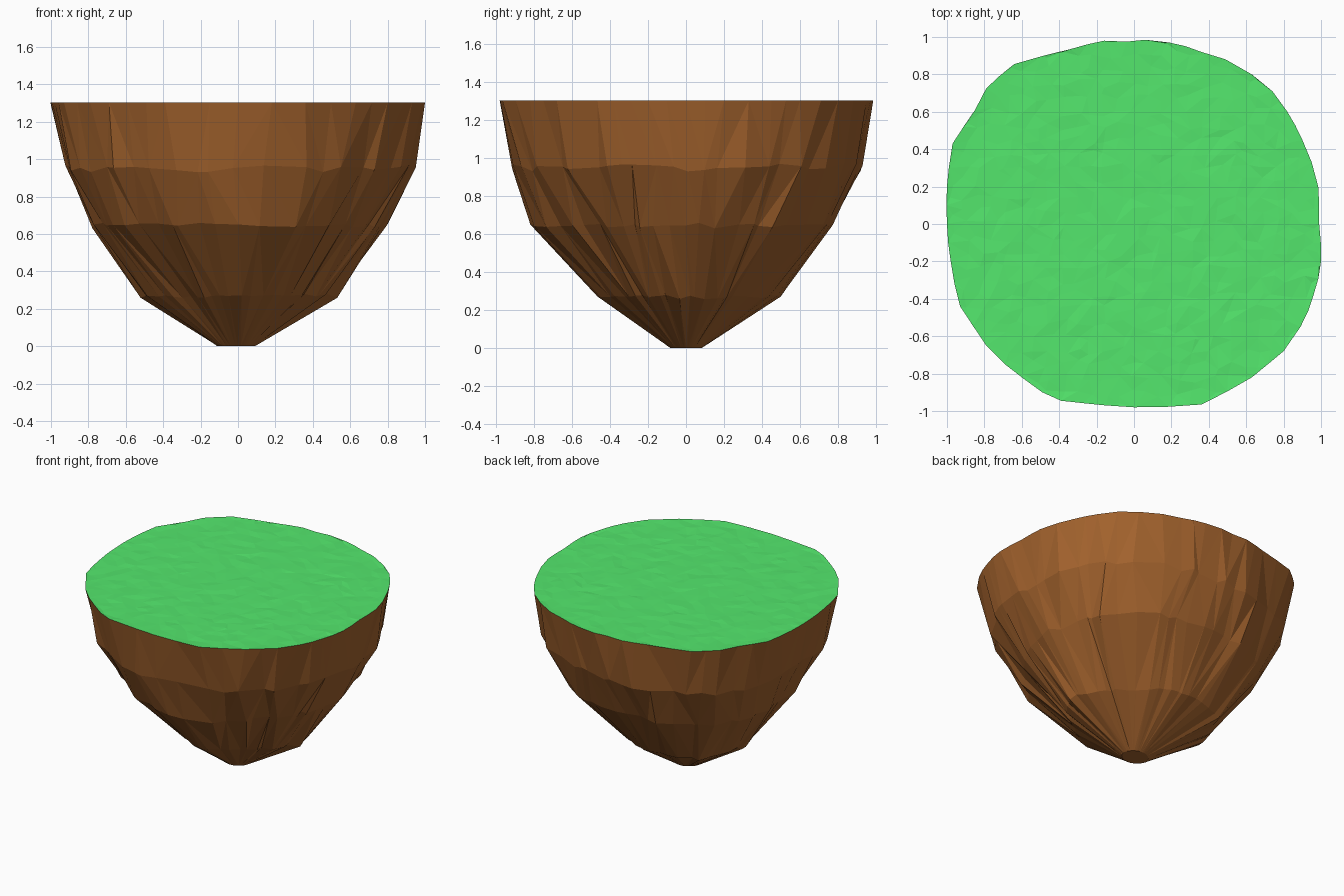
import bpy, bmesh, math, random
from mathutils import Vector
from mathutils.geometry import delaunay_2d_cdt

if "Cube" in bpy.data.objects:
    bpy.data.objects.remove(bpy.data.objects["Cube"])

random.seed(11)
TOP = 1.302

# Rim outline seen from above, counter-clockwise
RIM = [(0.99, 0), (0.985, 0.2), (0.95, 0.33), (0.9, 0.45), (0.82, 0.6), (0.74, 0.71),
       (0.63, 0.8), (0.49, 0.88), (0.36, 0.92), (0.19, 0.97), (0.06, 0.985), (-0.04, 0.975),
       (-0.16, 0.98), (-0.34, 0.935), (-0.64, 0.855), (-0.79, 0.725), (-0.85, 0.61),
       (-0.97, 0.43), (-0.99, 0.3), (-1, 0.2), (-1, 0), (-0.98, -0.2), (-0.93, -0.44),
       (-0.79, -0.65), (-0.69, -0.75), (-0.49, -0.9), (-0.39, -0.945), (-0.15, -0.97),
       (0, -0.98), (0.36, -0.965), (0.63, -0.82), (0.8, -0.68), (0.89, -0.55),
       (0.96, -0.38), (1, -0.2)]

# Lower rings: height, radius in eight directions from +x, radial jitter, height jitter
RINGS = [(0.95, [.95, .96, .91, .99, .92, .95, .92, .95], 0.018, 0.02),
         (0.645, [.79, .81, .77, .83, .78, .77, .82, .74], 0.022, 0.015),
         (0.27, [.53, .40, .50, .55, .51, .35, .46, .40], 0.016, 0.012),
         (0.0, [.09, .08, .08, .09, .11, .09, .08, .08], 0.0, 0.0)]


def material(name, color):
    m = bpy.data.materials.new(name)
    m.diffuse_color = (*color, 1)
    m.use_nodes = True
    m.node_tree.nodes["Principled BSDF"].inputs["Base Color"].default_value = m.diffuse_color
    return m


def radius_at(table, a):
    """Radius at angle a, blended between the eight given directions."""
    t = (a / (math.pi / 4)) % 8
    i = int(t) % 8
    f = t - int(t)
    return table[i] * (1 - f) + table[(i + 1) % 8] * f


def split_long(points, limit):
    """Add midpoints to the long sides of an outline, pushed out a little."""
    out = []
    for p, q in zip(points, points[1:] + points[:1]):
        p, q = Vector(p), Vector(q)
        out.append(p)
        if (q - p).length > limit:
            out.append((p + q) / 2 * random.uniform(1.0, 1.006))
    return out


def bridge(bm, upper, lower):
    """Join two rings with triangles, choosing the diagonal at random."""
    n = len(upper)
    for i in range(n):
        j = (i + 1) % n
        a, b, c, d = upper[i], lower[i], lower[j], upper[j]
        if random.random() < 0.5:
            bm.faces.new((a, b, c)); bm.faces.new((a, c, d))
        else:
            bm.faces.new((a, b, d)); bm.faces.new((b, c, d))


def finish(bm, name, mat):
    bmesh.ops.recalc_face_normals(bm, faces=bm.faces)
    me = bpy.data.meshes.new(name)
    bm.to_mesh(me)
    bm.free()
    ob = bpy.data.objects.new(name, me)
    me.materials.append(mat)
    bpy.context.collection.objects.link(ob)
    return ob


outline = split_long(RIM, 0.17)

# Rock underside: jagged faceted bowl narrowing to a small foot
bm = bmesh.new()
upper = [bm.verts.new((p.x, p.y, TOP)) for p in outline]
for z, table, jr, jz in RINGS:
    ring = []
    for p in outline:
        a = math.atan2(p.y, p.x) + random.uniform(-0.045, 0.045) * (z > 0)
        r = radius_at(table, a) + random.uniform(-jr, jr)
        ring.append(bm.verts.new((r * math.cos(a), r * math.sin(a), z + random.uniform(-jz, jz))))
    bridge(bm, upper, ring)
    upper = ring
bm.faces.new(upper)
finish(bm, "rock_base", material("earth brown", (0.36, 0.122, 0.026)))

# Grass top: faintly bumpy triangulated sheet closing the rim
n = len(outline)
inner = []
for i in range(-13, 14):
    for j in range(-13, 14):
        p = Vector((i + random.uniform(-.35, .35), j + random.uniform(-.35, .35))) * 0.075
        inner.append(p)
verts, _, faces, *_ = delaunay_2d_cdt(
    outline + inner, [(i, (i + 1) % n) for i in range(n)], [], 1, 1e-5)
bm = bmesh.new()
bv = [bm.verts.new((p.x, p.y, TOP if i < n else TOP - random.uniform(0, 0.005)))
      for i, p in enumerate(verts)]
for f in faces:
    bm.faces.new([bv[i] for i in f])
bmesh.ops.delete(bm, geom=[v for v in bm.verts if not v.link_faces], context='VERTS')
grass = finish(bm, "grass_top", material("grass green", (0.092, 0.84, 0.16)))
# Make sure the sheet faces up
if sum(f.normal.z for f in grass.data.polygons) < 0:
    grass.data.flip_normals()
